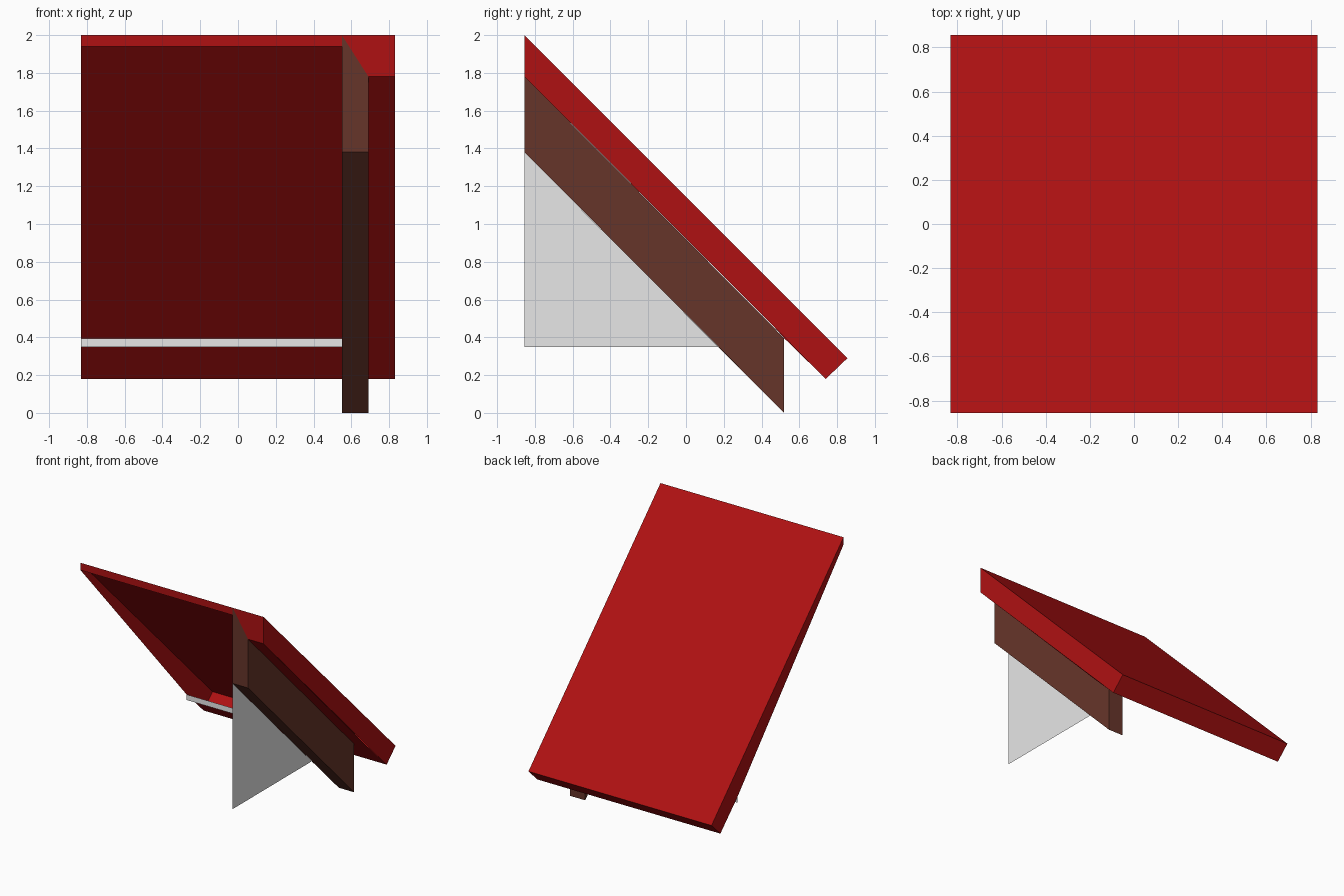
import bpy
from mathutils import Vector

cube = bpy.data.objects.get("Cube")
if cube:
    bpy.data.objects.remove(cube, do_unlink=True)


def material(name, colour):
    m = bpy.data.materials.new(name)
    m.use_nodes = True
    m.diffuse_color = (*colour, 1)
    m.node_tree.nodes["Principled BSDF"].inputs["Base Color"].default_value = (*colour, 1)
    return m


red = material("roof red", (0.43, 0.0055, 0.006))
brown = material("dark timber", (0.134, 0.036, 0.023))
grey = material("pale plaster", (0.8, 0.8, 0.8))


def shell(name, mat, panels):
    """Join flat panels, each given as (outward direction, corner points)."""
    verts, faces = [], []
    for outward, pts in panels:
        pts = [Vector(p) for p in pts]
        normal = (pts[1] - pts[0]).cross(pts[2] - pts[0])
        if normal.dot(Vector(outward)) < 0:
            pts.reverse()
        faces.append(range(len(verts), len(verts) + len(pts)))
        verts += pts
    mesh = bpy.data.meshes.new(name)
    mesh.from_pydata(verts, [], [list(f) for f in faces])
    mesh.materials.append(mat)
    obj = bpy.data.objects.new(name, mesh)
    bpy.context.collection.objects.link(obj)
    return obj


def across(x0, x1, a, b):
    """Rectangle swept along x between two (y, z) points."""
    return [(x0, *a), (x1, *a), (x1, *b), (x0, *b)]


def side(x, profile):
    """Flat polygon at one x from (y, z) points."""
    return [(x, *p) for p in profile]


LEFT, RIGHT, FRONT, BACK, UP, DOWN = (
    (-1, 0, 0), (1, 0, 0), (0, -1, 0), (0, 1, 0), (0, 0, 1), (0, 0, -1))

# Main widths and the sloping roof profile in (y, z)
W, IN, OUT = 0.83, 0.55, 0.69
ridge, ridge_low, lip = (-0.855, 2.0), (-0.855, 1.78), (-0.855, 1.94)
eave, eave_low = (0.855, 0.29), (0.74, 0.18)
wall_top, wall_base = (0.52, 0.395), (0.52, 0.35)
beam_front, beam_back = (-0.855, 1.38), (0.52, 0.0)
wall_end = (0.17, 0.35)
fy = ridge[0]

# Roof covering, open beneath the interior
shell("roof", red, [
    (UP, across(-W, W, ridge, eave)),
    (DOWN, across(-W, W, eave, eave_low)),
    (DOWN, across(-W, W, eave_low, wall_top)),
    (DOWN, across(OUT, W, wall_top, ridge_low)),
    (RIGHT, side(W, [ridge, eave, eave_low, ridge_low])),
    (LEFT, side(-W, [ridge, eave, eave_low, wall_top, lip])),
    (FRONT, across(-W, IN, ridge, lip)),
    (FRONT, [(IN, *ridge), (W, *ridge), (W, *ridge_low), (OUT, *ridge_low)]),
])

# Sloping timber under the roof edge
shell("gable_beam", brown, [
    (RIGHT, side(OUT, [ridge_low, wall_top, beam_back, beam_front])),
    (DOWN, across(IN, OUT, beam_front, beam_back)),
    (BACK, across(IN, OUT, wall_top, beam_back)),
    (FRONT, [(IN, *beam_front), (OUT, *beam_front), (OUT, *ridge_low), (IN, *ridge)]),
    (LEFT, side(IN, [wall_end, wall_base, beam_back])),
])

# Outer walls
shell("gable_wall", grey, [
    (RIGHT, side(IN, [beam_front, (fy, 0.35), wall_end])),
])
shell("back_wall", grey, [
    (BACK, across(-W, IN, wall_top, wall_base)),
])
